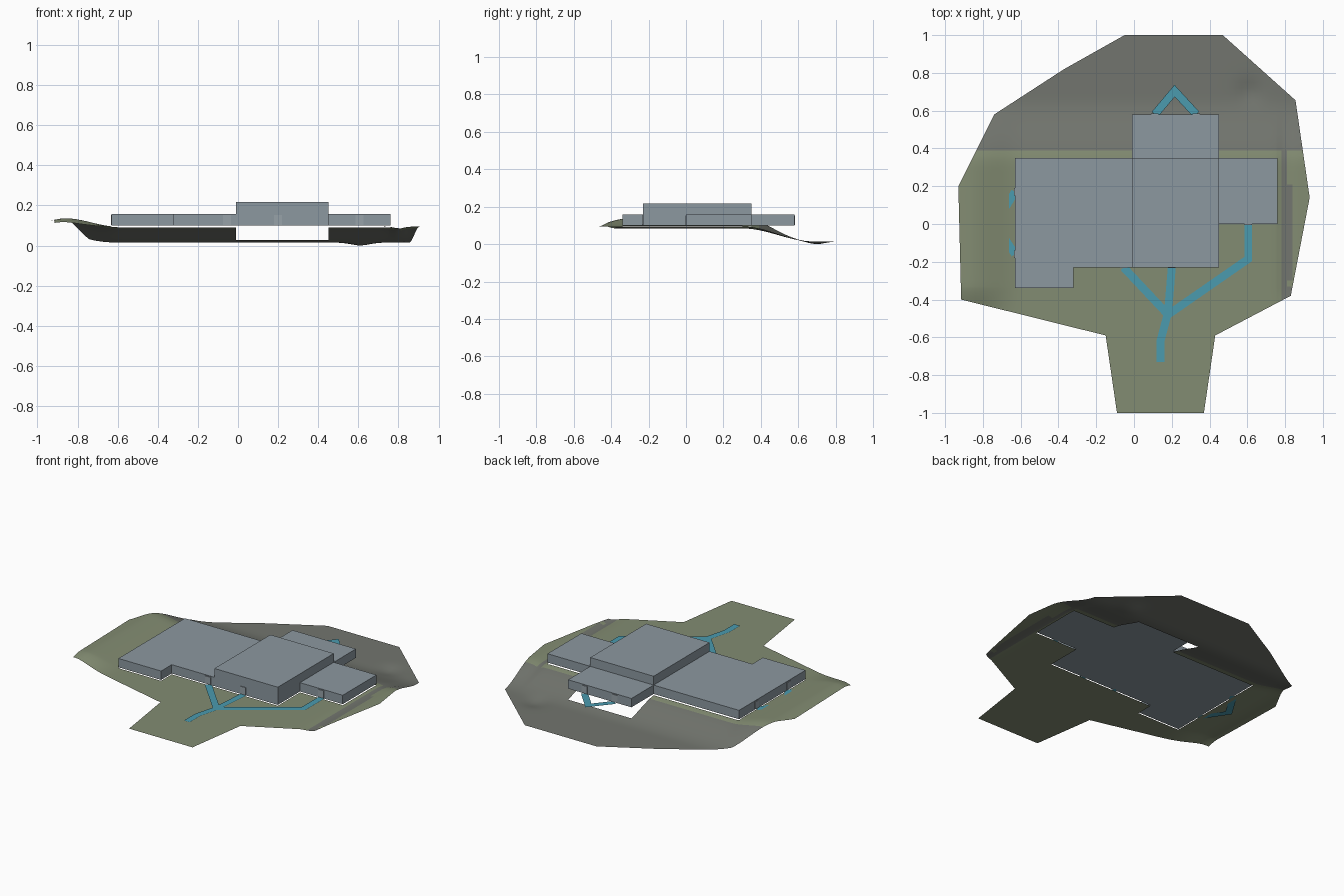
import bpy, bmesh, math
from mathutils import Vector

if "Cube" in bpy.data.objects:
    bpy.data.objects.remove(bpy.data.objects["Cube"])


def material(name, rgb):
    m = bpy.data.materials.new(name)
    m.diffuse_color = (*rgb, 1)
    m.use_nodes = True
    m.node_tree.nodes["Principled BSDF"].inputs["Base Color"].default_value = m.diffuse_color
    return m


GRASS = material("grass green", (0.225, 0.262, 0.168))
ROCK = material("slope grey", (0.168, 0.178, 0.156))
WALL = material("slate grey", (0.262, 0.314, 0.352))
DOOR = material("door grey", (0.31, 0.36, 0.395))
PATH = material("path teal", (0.069, 0.328, 0.43))


def finish(name, bm, *mats):
    mesh = bpy.data.meshes.new(name)
    bm.to_mesh(mesh)
    bm.free()
    for m in mats:
        mesh.materials.append(m)
    ob = bpy.data.objects.new(name, mesh)
    bpy.context.collection.objects.link(ob)
    return ob


def prism(name, outline, z0, z1, mat):
    bm = bmesh.new()
    face = bm.faces.new([bm.verts.new((x, y, z0)) for x, y in outline])
    new = bmesh.ops.extrude_face_region(bm, geom=[face])["geom"]
    bmesh.ops.translate(bm, vec=(0, 0, z1 - z0),
                        verts=[g for g in new if isinstance(g, bmesh.types.BMVert)])
    bmesh.ops.recalc_face_normals(bm, faces=bm.faces)
    return finish(name, bm, mat)


def rect(x0, x1, y0, y1):
    return [(x0, y0), (x1, y0), (x1, y1), (x0, y1)]


def smooth(t):
    t = min(1, max(0, t))
    return t * t * (3 - 2 * t)


# Building blocks
prism("left_block", [(-0.63, -0.34), (-0.32, -0.34), (-0.32, -0.23),
                     (-0.01, -0.23), (-0.01, 0.35), (-0.63, 0.35)], 0.1, 0.158, WALL)
prism("central_block", rect(-0.01, 0.45, -0.23, 0.35), 0.1, 0.216, WALL)
prism("back_wing", rect(-0.01, 0.45, 0.35, 0.58), 0.1, 0.158, WALL)
prism("right_wing", rect(0.45, 0.76, 0, 0.35), 0.1, 0.158, WALL)

# Doors: thin plates on the walls
for i, (x, y) in enumerate([(-0.055, -0.23), (0.2, -0.23), (0.605, 0),
                            (0.11, 0.58), (0.33, 0.58)]):
    prism(f"door_{i}", rect(x - 0.02, x + 0.02, y - 0.004, y + 0.004), 0.103, 0.152, DOOR)
for i, y in enumerate((0.17, -0.16)):
    prism(f"side_door_{i}", rect(-0.634, -0.626, y - 0.02, y + 0.02), 0.103, 0.152, DOOR)


# Paths: mitred ribbons
def ribbon(name, pts, w=0.021):
    pts = [Vector(p) for p in pts]
    left, right = [], []
    for i, p in enumerate(pts):
        dirs = []
        if i > 0:
            dirs.append((p - pts[i - 1]).normalized())
        if i < len(pts) - 1:
            dirs.append((pts[i + 1] - p).normalized())
        d = sum(dirs, Vector((0, 0))).normalized()
        n = Vector((-d.y, d.x)) * (w / max(0.4, d.dot(dirs[0])))
        left.append(tuple(p + n))
        right.append(tuple(p - n))
    bm = bmesh.new()
    a, b = ([bm.verts.new((x, y, 0.1)) for x, y in side] for side in (left, right))
    for i in range(len(a) - 1):
        bm.faces.new((b[i], b[i + 1], a[i + 1], a[i]))
    return finish(name, bm, PATH)


ribbon("front_path", [(0.14, -0.73), (0.14, -0.62), (0.18, -0.47), (0.2, -0.23)])
ribbon("front_left_path", [(0.18, -0.48), (-0.055, -0.23)])
ribbon("front_right_path", [(0.18, -0.48), (0.605, -0.185), (0.605, 0)])
ribbon("back_path", [(0.11, 0.58), (0.215, 0.705), (0.33, 0.58)])
ribbon("left_path", [(-0.63, 0.17), (-0.735, 0.0), (-0.63, -0.16)])


# Terrain sheet with an opening below the building
def height(x, y):
    slope = smooth((y - 0.31) / 0.36)
    bank = 0.042 * smooth((-0.6 - x) / 0.26) * smooth((y + 0.52) / 0.2)
    bank -= 0.01 * smooth((-0.87 - x) / 0.06)
    z = 0.094 + (0.015 - 0.094) * slope + bank * (1 - slope)
    z -= 0.015 * math.exp(-((x - 0.61) ** 2 + (y - 0.7) ** 2) / 0.004)
    z -= 0.012 * math.exp(-((x - 0.8) / 0.03) ** 2) * (1 - slope) * smooth((y + 0.5) / 0.15)
    return max(z, 0)


bm = bmesh.new()
body = [(-0.05, 1), (-0.37, 0.82), (-0.74, 0.58), (-0.93, 0.2), (-0.915, -0.4),
        (-0.15, -0.59), (0.43, -0.59), (0.83, -0.38), (0.93, 0.14), (0.855, 0.655), (0.47, 1)]
tongue = [(-0.15, -0.59), (-0.09, -1), (0.37, -1), (0.43, -0.59)]
for outline in (body, tongue):
    bm.faces.new([bm.verts.new((x, y, 0)) for x, y in outline])
steps = [-0.99 + 0.03 * i for i in range(67)]
for axis, extra in ((0, (-0.32, -0.01, 0.45, 0.76)), (1, (-0.34, -0.23, 0, 0.35, 0.58))):
    for c in steps + list(extra):
        co, no = Vector((0, 0, 0)), Vector((0, 0, 0))
        co[axis], no[axis] = c, 1
        bmesh.ops.bisect_plane(bm, geom=bm.verts[:] + bm.edges[:] + bm.faces[:],
                               dist=1e-5, plane_co=co, plane_no=no)
bmesh.ops.remove_doubles(bm, verts=bm.verts, dist=1e-4)

footprint = [(-0.63, -0.32, -0.34, 0.35), (-0.32, 0.45, -0.23, 0.35),
             (-0.01, 0.45, 0.35, 0.58), (0.45, 0.76, 0, 0.35)]
hole = []
for f in bm.faces:
    c = f.calc_center_median()
    if any(a < c.x < b and d < c.y < e for a, b, d, e in footprint):
        hole.append(f)
    ditch = 0.775 < c.x < 0.825 and c.y < 0.2 or 0.77 < c.x < 0.8 and c.y < 0.4
    f.material_index = int(c.y > 0.385 + 0.1 * max(0, -c.x - 0.65) or ditch)
    f.smooth = True
bmesh.ops.delete(bm, geom=hole, context='FACES')
for v in bm.verts:
    v.co.z = height(v.co.x, v.co.y)
for f in bm.faces:
    f.normal_update()
    if f.normal.z < 0:
        f.normal_flip()
finish("terrain", bm, GRASS, ROCK)
